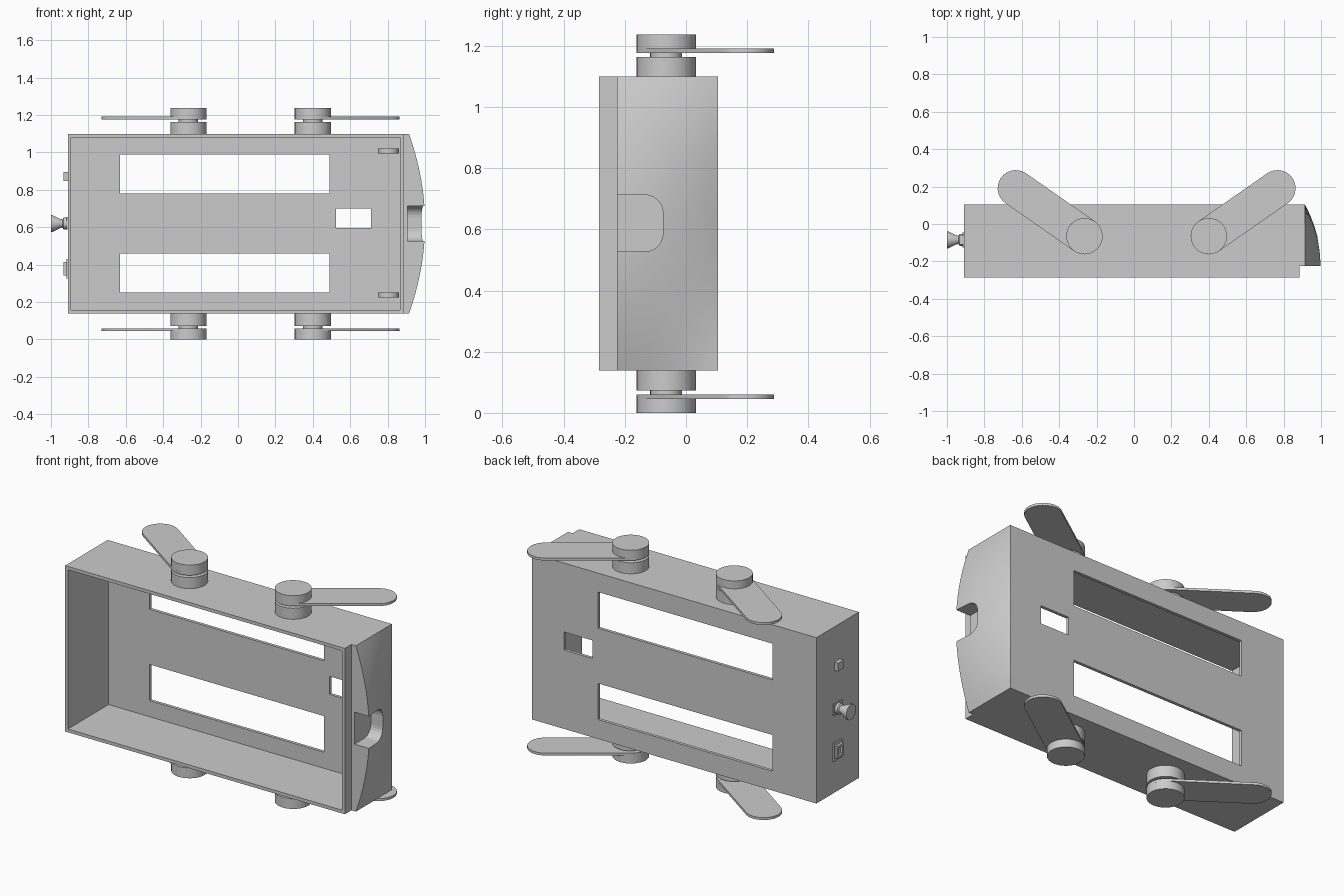
import bpy, bmesh
from math import cos, sin, pi, atan2, hypot

if "Cube" in bpy.data.objects:
    bpy.data.objects.remove(bpy.data.objects["Cube"])

MID = 0.6185  # mirror height for upper and lower parts


def finish(name, bm, smooth=False):
    bmesh.ops.recalc_face_normals(bm, faces=bm.faces)
    mesh = bpy.data.meshes.new(name)
    bm.to_mesh(mesh)
    bm.free()
    ob = bpy.data.objects.new(name, mesh)
    bpy.context.collection.objects.link(ob)
    if smooth:
        bpy.ops.object.select_all(action='DESELECT')
        ob.select_set(True)
        bpy.context.view_layer.objects.active = ob
        bpy.ops.object.shade_smooth_by_angle(angle=pi / 6)
    return ob


def prism(name, pts, a, b, axis='z', smooth=False):
    """Extrude a 2D outline from a to b: (x, y) along z, or (y, z) along x."""
    place = (lambda u, v, w: (u, v, w)) if axis == 'z' else (lambda u, v, w: (w, u, v))
    bm = bmesh.new()
    lo, hi = ([bm.verts.new(place(u, v, w)) for u, v in pts] for w in (a, b))
    bm.faces.new(lo)
    bm.faces.new(hi)
    for i in range(len(pts)):
        j = (i + 1) % len(pts)
        bm.faces.new((lo[i], lo[j], hi[j], hi[i]))
    return finish(name, bm, smooth)


def box(name, x0, x1, y0, y1, z0, z1):
    return prism(name, [(x0, y0), (x1, y0), (x1, y1), (x0, y1)], z0, z1)


def arc(cx, cy, r, a0, a1, n):
    return [(cx + r * cos(a0 + (a1 - a0) * i / n), cy + r * sin(a0 + (a1 - a0) * i / n))
            for i in range(n + 1)]


def cut(ob, cutter):
    m = ob.modifiers.new("cut", 'BOOLEAN')
    m.operation, m.solver, m.object = 'DIFFERENCE', 'EXACT', cutter
    bpy.context.view_layer.objects.active = ob
    bpy.ops.object.modifier_apply(modifier=m.name)
    bpy.data.objects.remove(cutter)


def lathe_x(name, profile, cy, cz, n=20):
    """Revolve (x, radius) points about an axis parallel to x."""
    bm = bmesh.new()
    rings = [[bm.verts.new((x, cy + r * cos(2 * pi * i / n), cz + r * sin(2 * pi * i / n)))
              for i in range(n)] for x, r in profile]
    for p, q in zip(rings, rings[1:]):
        for i in range(n):
            j = (i + 1) % n
            bm.faces.new((p[i], p[j], q[j], q[i]))
    bm.faces.new(rings[0])
    bm.faces.new(rings[-1])
    return finish(name, bm, True)


# open-fronted tray with a stepped right edge
body = prism("body_tray", [(-.91, -.285), (.885, -.285), (.885, -.225), (.905, -.225),
                           (.905, .105), (-.91, .105)], .138, 1.10)
cut(body, box("cavity", -.892, .866, -.4, .087, .157, 1.081))
# back windows
for x0, x1, z0, z1 in ((-.63, .49, .78, .99), (-.63, .49, .25, .46), (.525, .71, .595, .70)):
    cut(body, box("window", x0, x1, 0, .2, z0, z1))

# bulging end cap
NY, NZ = 10, 20
bm = bmesh.new()
front, back = [], []
for j in range(NZ + 1):
    s = j / NZ * 2 - 1
    z = .619 + .481 * s
    row = []
    for i in range(NY + 1):
        t = i / NY
        row.append(bm.verts.new((.914 + .086 * (1 - t * t) * (1 - s * s), -.225 + .33 * t, z)))
    front.append(row)
    back.append([bm.verts.new((.905, y, z)) for y in (-.225, .105)])
for j in range(NZ):
    f, g, b, c = front[j], front[j + 1], back[j], back[j + 1]
    for i in range(NY):
        bm.faces.new((f[i], f[i + 1], g[i + 1], g[i]))
    bm.faces.new((b[0], f[0], g[0], c[0]))
    bm.faces.new((f[-1], b[1], c[1], g[-1]))
    bm.faces.new((b[1], b[0], c[0], c[1]))
for j in (0, NZ):
    bm.faces.new(front[j] + [back[j][1], back[j][0]])
cap = finish("end_cap", bm, True)
# rounded thumb notch in the cap
cut(cap, prism("notch", [(-.4, .527)] + arc(-.135, .587, .06, -pi / 2, 0, 6)
               + arc(-.135, .653, .06, 0, pi / 2, 6) + [(-.4, .713)], .85, 1.1, 'x'))

# pivots and swinging blades, above and below, left and right
for level in ("lower", "upper"):
    for side, px, d in (("left", -.265, -1), ("right", .40, 1)):
        def part(name, pts, a, b):
            if level == "upper":
                a, b = 2 * MID - b, 2 * MID - a
            prism(f"{level}_{side}_{name}", pts, a, b, smooth=True)

        def disc(r, n=32):
            return arc(px, -.065, r, 0, 2 * pi * (n - 1) / n, n - 1)
        part("pivot_base", disc(.097), .073, .140)
        part("pivot_neck", disc(.052), .05, .075)
        part("pivot_knob", disc(.097), 0, .056)
        ex, ey = px + d * .367, .191
        a = atan2(ey + .065, ex - px)
        part("blade", arc(ex, ey, .097, a - pi / 2, a + pi / 2, 14)
             + arc(px, -.065, .097, a + pi / 2, a + 3 * pi / 2, 14), .046, .060)

# rounded lugs inside on the back wall
for name, z in (("lower_lug", .225), ("upper_lug", .994)):
    prism(name, [(.86, .095)] + arc(.804, .03, .056, 0, -pi, 12) + [(.748, .095)],
          z, z + .026, smooth=True)

# controls on the left end
Y = -.085
box("button", -.934, -.90, Y - .025, Y + .025, .847, .895)
box("switch_base", -.917, -.90, Y - .038, Y + .038, .588, .655)
lathe_x("switch_lever", [(-.905, .032), (-.932, .032), (-.938, .022), (-.952, .025),
                         (-.992, .045), (-1.0, .045)], Y, .62)
box("socket_plate", -.918, -.90, Y - .04, Y + .04, .325, .43)
socket = box("socket", -.932, -.90, Y - .03, Y + .03, .342, .413)
cut(socket, box("socket_hole", -1, -.919, Y - .019, Y + .019, .355, .40))
